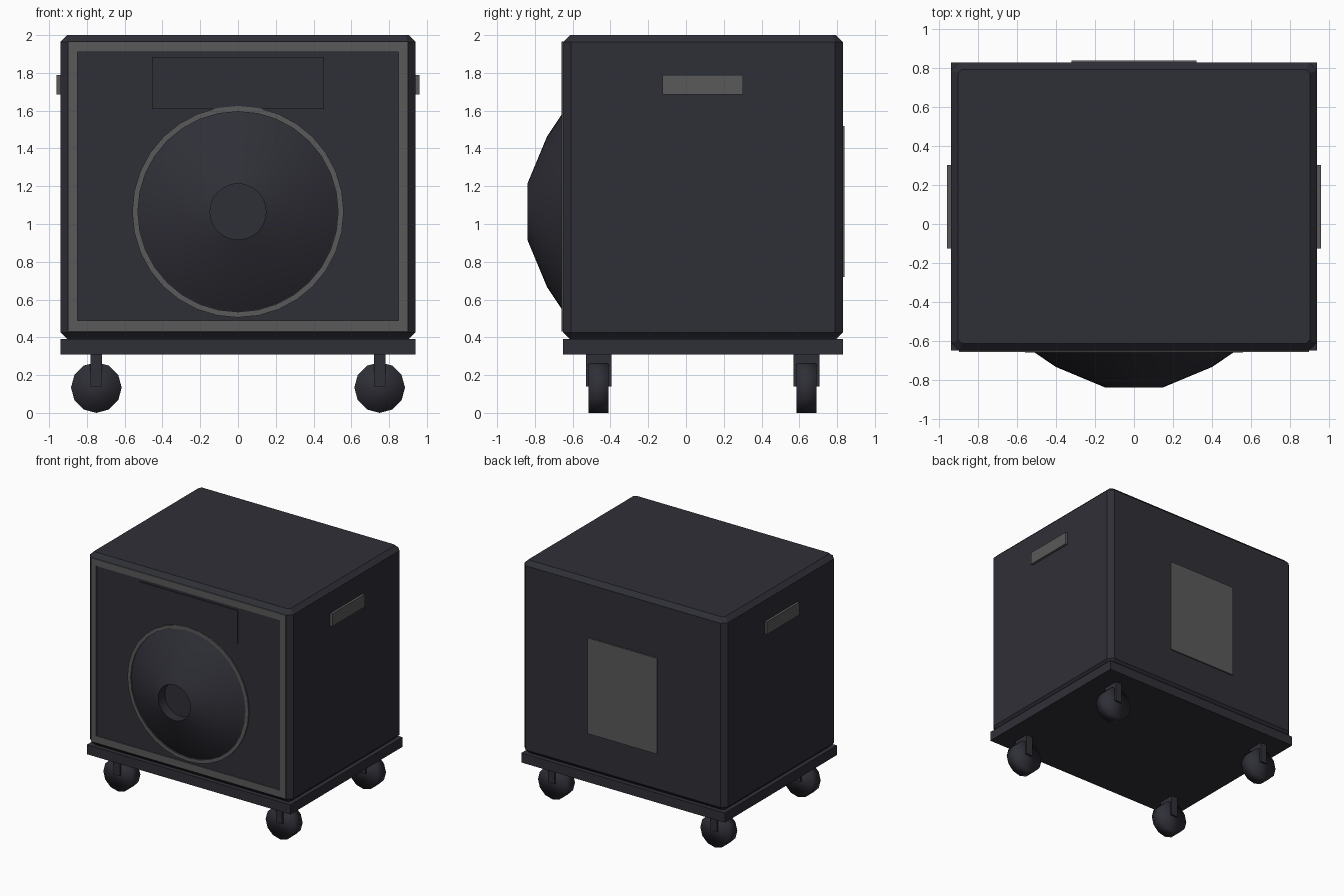
import bpy, bmesh, math
from mathutils import Matrix

if "Cube" in bpy.data.objects:
    bpy.data.objects.remove(bpy.data.objects["Cube"])


def material(name, rgb):
    m = bpy.data.materials.new(name)
    m.diffuse_color = (*rgb, 1)
    m.use_nodes = True
    m.node_tree.nodes["Principled BSDF"].inputs["Base Color"].default_value = m.diffuse_color
    return m


DARK = material("dark charcoal", (0.028, 0.028, 0.038))
GREY = material("mid grey", (0.1, 0.1, 0.1))


def finish(name, bm, mat):
    bmesh.ops.recalc_face_normals(bm, faces=bm.faces)
    me = bpy.data.meshes.new(name)
    bm.to_mesh(me)
    bm.free()
    me.materials.append(mat)
    ob = bpy.data.objects.new(name, me)
    bpy.context.collection.objects.link(ob)
    return ob


def add_box(bm, x0, x1, y0, y1, z0, z1):
    m = Matrix.Translation(((x0 + x1) / 2, (y0 + y1) / 2, (z0 + z1) / 2)) @ \
        Matrix.Diagonal((x1 - x0, y1 - y0, z1 - z0, 1))
    bmesh.ops.create_cube(bm, size=1, matrix=m)


def boxes(name, mat, *dims):
    bm = bmesh.new()
    for d in dims:
        add_box(bm, *d)
    return finish(name, bm, mat)


def lathe(name, mat, profile, zc, n, closed=False, cap=False):
    """Revolve (radius, y) points around the y axis at height zc."""
    bm = bmesh.new()
    rings = [[bm.verts.new((r * math.cos(2 * math.pi * i / n), y,
                            zc + r * math.sin(2 * math.pi * i / n)))
              for i in range(n)] for r, y in profile]
    pairs = list(zip(rings, rings[1:]))
    if closed:
        pairs.append((rings[-1], rings[0]))
    for a, b in pairs:
        for i in range(n):
            j = (i + 1) % n
            bm.faces.new((a[i], a[j], b[j], b[i]))
    if cap:
        bm.faces.new(rings[0])
        bm.faces.new(rings[-1])
    return finish(name, bm, mat)


def smooth(ob, deg):
    bpy.ops.object.select_all(action='DESELECT')
    ob.select_set(True)
    bpy.context.view_layer.objects.active = ob
    bpy.ops.object.shade_smooth_by_angle(angle=math.radians(deg))


# cabinet: chamfer upright edges, then the top and bottom rims
bm = bmesh.new()
add_box(bm, -0.94, 0.94, -0.65, 0.83, 0.39, 2.0)
up = [e for e in bm.edges if abs(e.verts[0].co.z - e.verts[1].co.z) > 1]
bmesh.ops.bevel(bm, geom=up, offset=0.04, segments=1, affect='EDGES')
rim = [e for e in bm.edges if abs(e.verts[0].co.z - e.verts[1].co.z) < 0.01]
bmesh.ops.bevel(bm, geom=rim, offset=0.036, segments=1, affect='EDGES')
finish("cabinet", bm, DARK)

# base board
boxes("base_board", DARK, (-0.94, 0.94, -0.65, 0.83, 0.31, 0.39))

# front trim frame
Y0, Y1 = -0.658, -0.64
boxes("front_frame", GREY,
      (-0.9, -0.85, Y0, Y1, 0.43, 1.965), (0.85, 0.9, Y0, Y1, 0.43, 1.965),
      (-0.85, 0.85, Y0, Y1, 0.43, 0.49), (-0.85, 0.85, Y0, Y1, 1.91, 1.965))

# port plate above the speaker
boxes("port_plate", DARK, (-0.455, 0.455, -0.658, -0.645, 1.61, 1.885))

# speaker cone with recessed centre, and its ring
cone = lathe("speaker_cone", DARK,
             [(0.545, -0.64), (0.515, -0.658), (0.40, -0.735), (0.148, -0.84),
              (0.148, -0.755)], 1.065, 32, cap=True)
smooth(cone, 30)
ring = lathe("speaker_ring", GREY,
             [(0.56, -0.645), (0.56, -0.66), (0.53, -0.66), (0.53, -0.645)],
             1.065, 32, closed=True)
smooth(ring, 30)

# side handles and rear plate
for side, s in (("left", -1), ("right", 1)):
    xs = sorted((s * 0.93, s * 0.96))
    boxes(side + "_handle", GREY, (*xs, -0.125, 0.302, 1.685, 1.79))
boxes("rear_plate", GREY, (-0.32, 0.32, 0.82, 0.84, 0.72, 1.52))

# casters: fork and wheel at each corner
for x in (-0.75, 0.75):
    for y in (-0.462, 0.638):
        tag = ("left" if x < 0 else "right") + ("_front" if y < 0 else "_rear")
        boxes(tag + "_fork", DARK,
              (x - 0.03, x + 0.03, y - 0.068, y + 0.068, 0.262, 0.312),
              (x - 0.03, x + 0.03, y - 0.068, y - 0.05, 0.14, 0.262),
              (x - 0.03, x + 0.03, y + 0.05, y + 0.068, 0.14, 0.262))
        w = lathe(tag + "_wheel", DARK, [(0.134, -0.053), (0.134, 0.053)],
                  0.134, 12, cap=True)
        w.location = (x, y, 0)
        for p in w.data.polygons:
            p.use_smooth = True
